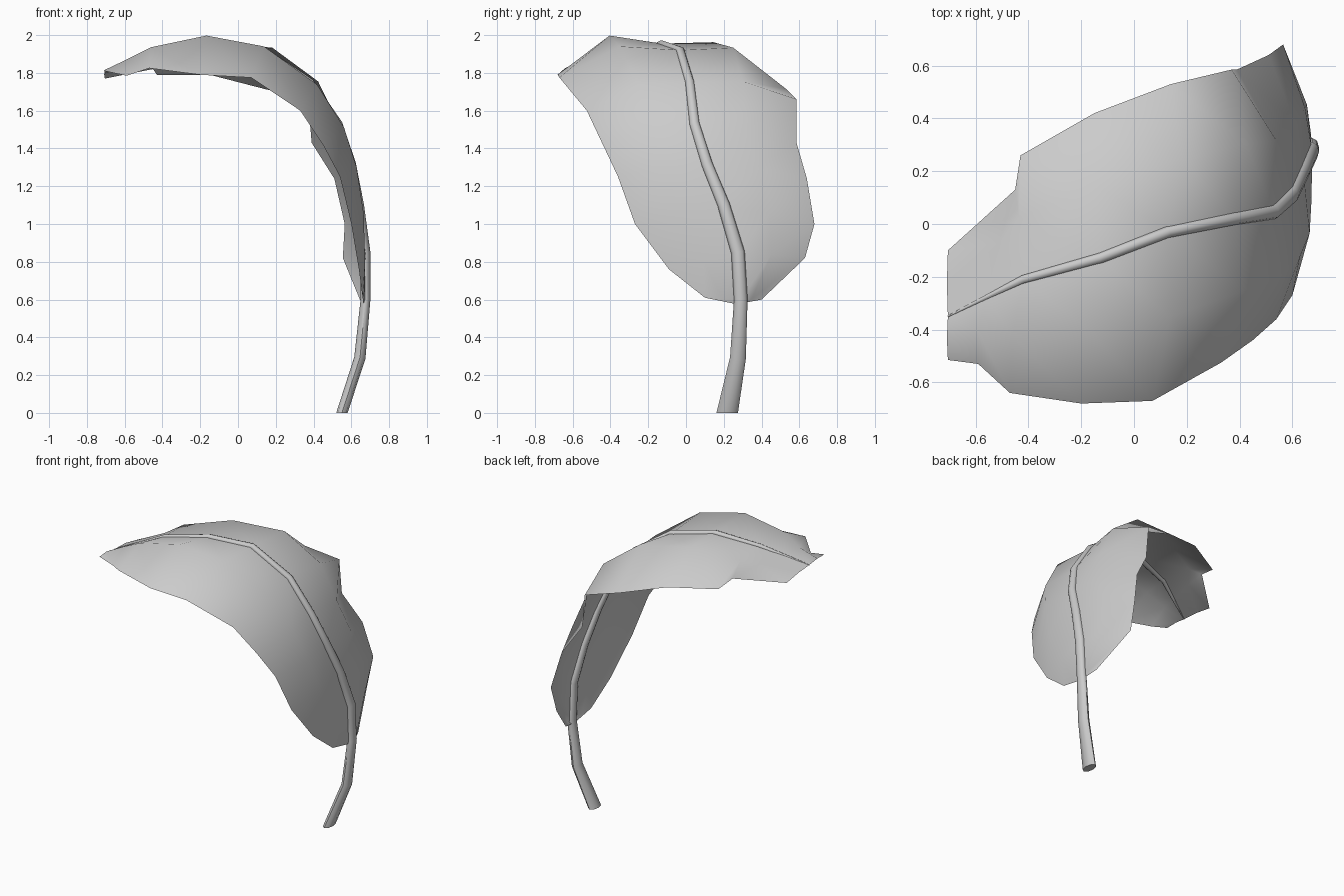
import bpy, bmesh, math
from mathutils import Vector as V

if "Cube" in bpy.data.objects:
    bpy.data.objects.remove(bpy.data.objects["Cube"])


def make(name, rows, closed=False, caps=False):
    """Skin a list of point rows into a smooth-shaded quad mesh."""
    bm = bmesh.new()
    vs = [[bm.verts.new(p) for p in r] for r in rows]
    n = len(vs[0])
    for a, b in zip(vs, vs[1:]):
        for j in range(n if closed else n - 1):
            k = (j + 1) % n
            bm.faces.new((a[j], a[k], b[k], b[j]))
    if caps:
        bm.faces.new(vs[0][::-1])
        bm.faces.new(vs[-1])
    bmesh.ops.recalc_face_normals(bm, faces=bm.faces)
    me = bpy.data.meshes.new(name)
    bm.to_mesh(me)
    bm.free()
    ob = bpy.data.objects.new(name, me)
    bpy.context.collection.objects.link(ob)
    bpy.ops.object.select_all(action='DESELECT')
    ob.select_set(True)
    bpy.context.view_layer.objects.active = ob
    bpy.ops.object.shade_smooth_by_angle(angle=math.radians(60))
    return ob


# midrib path, from the base of the blade to its tip
mid = [V(p) for p in [(.675, .29, .6), (.675, .275, .85), (.642, .2, 1.1), (.6, .11, 1.32),
                      (.53, .045, 1.53), (.38, .02, 1.75), (.13, -.03, 1.92), (-.13, -.13, 1.955),
                      (-.42, -.21, 1.91), (-.56, -.28, 1.86), (-.705, -.35, 1.8)]]
# the two blade edges, row for row with the midrib
left = [V(p) for p in [(.66, .1, .61), (.64, -.09, .76), (.6, -.27, 1.0), (.54, -.36, 1.25),
                       (.45, -.44, 1.42), (.33, -.525, 1.6), (.07, -.67, 1.775), (-.2, -.68, 1.79),
                       (-.47, -.64, 1.825), (-.59, -.53, 1.785), (-.705, -.515, 1.81)]]
right = [V(p) for p in [(.645, .4, .6), (.555, .63, .82), (.565, .68, 1.0), (.51, .64, 1.24),
                        (.39, .585, 1.43), (.37, .585, 1.66), (.14, .53, 1.715), (-.15, .42, 1.79),
                        (-.43, .26, 1.79), (-.45, .13, 1.82), (-.705, -.1, 1.77)]]
# height of the crest in the middle of each half
bulge_l = [0, .015, .045, .06, .08, .09, .1, .125, .07, .05, .01]
bulge_r = [.01, .04, .045, .06, .09, .07, .125, .09, .05, .02, .01]


def tangent(path, i):
    return (path[min(i + 1, len(path) - 1)] - path[max(i - 1, 0)]).normalized()


# blade: each half rises from the midrib to a crest, then falls to the edge
rows = []
for i, m in enumerate(mid):
    t = tangent(mid, i)
    n = V((t.z, 0, -t.x)).normalized()
    rows.append([left[i], m.lerp(left[i], .5) + n * bulge_l[i], m.copy(),
                 m.lerp(right[i], .5) + n * bulge_r[i], right[i]])
base = V((.665, .27, .575))
rows.insert(0, [base.lerp(p, .12) for p in rows[0]])
make("leaf_blade", rows)

# stem: flattened tapering tube running on as the midrib
path = [V((.55, .218, .005)), V((.645, .275, .29))] + mid[:9] + mid[10:]
wide = [.057, .042, .036, .036, .033, .03, .027, .024, .022, .02, .016, .003]
thin = [.03, .03, .026, .026, .025, .024, .023, .022, .02, .018, .013, .003]
rings = []
for i, p in enumerate(path):
    t = V((0, 0, 1)) if i == 0 else tangent(path, i)
    n = V((t.z, 0, -t.x)).normalized()
    s = t.cross(n).normalized()
    rings.append([p + s * wide[i] * math.cos(a) + n * thin[i] * math.sin(a)
                  for a in (k * math.tau / 8 for k in range(8))])
for p in rings[0]:
    p.z = 0
make("stem", rings, closed=True, caps=True)
